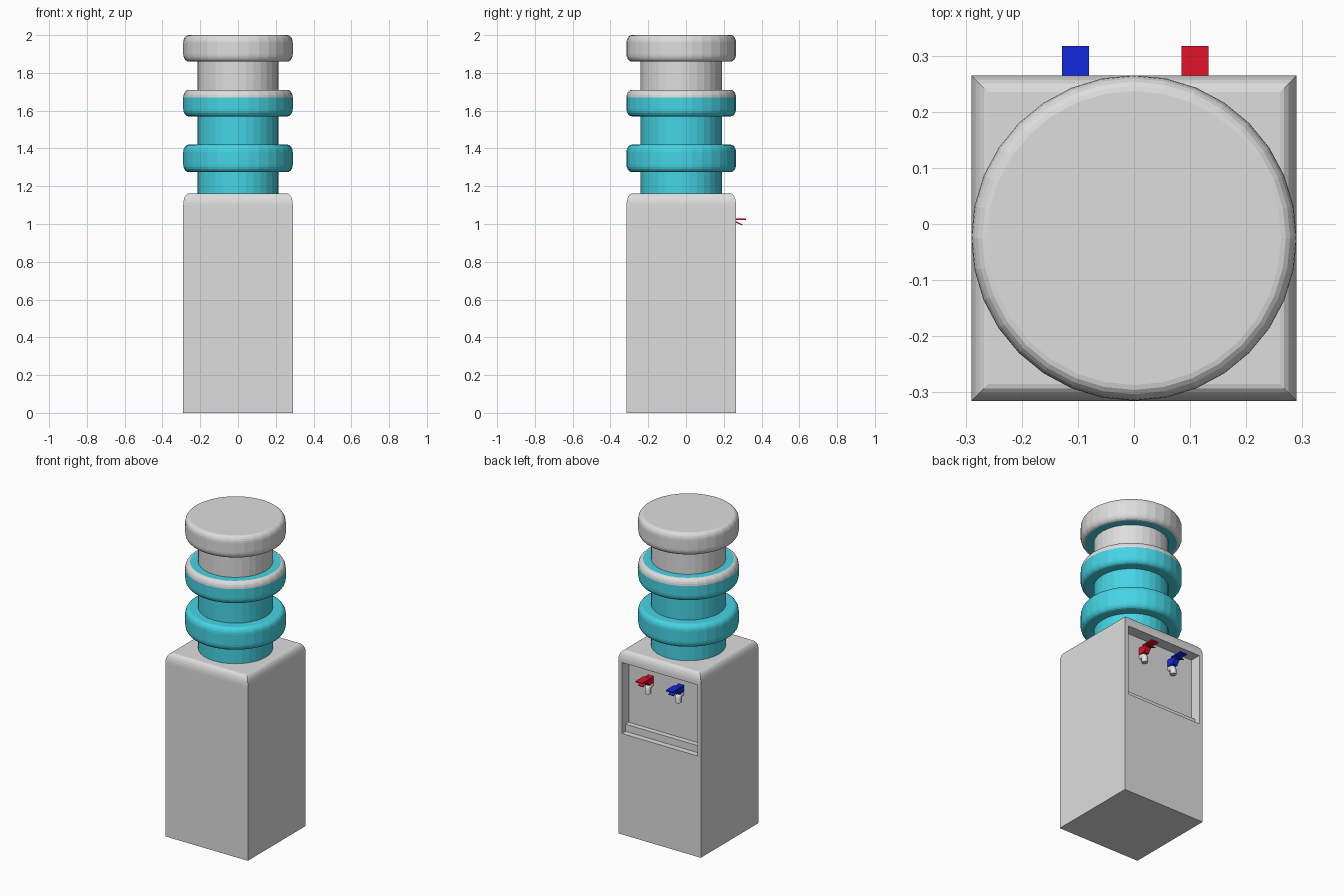
import bpy, bmesh, math

if "Cube" in bpy.data.objects:
    bpy.data.objects.remove(bpy.data.objects["Cube"])

def material(name, rgb):
    m = bpy.data.materials.new(name)
    m.diffuse_color = (*rgb, 1)
    m.use_nodes = True
    m.node_tree.nodes["Principled BSDF"].inputs["Base Color"].default_value = m.diffuse_color
    return m

GREY = material("light_grey", (0.73, 0.73, 0.73))
TEAL = material("water_teal", (0.06, 0.66, 0.78))
RED = material("hot_red", (0.74, 0.006, 0.022))
BLUE = material("cold_blue", (0.006, 0.022, 0.74))
WHITE = material("spout_white", (0.8, 0.8, 0.8))

CY = -0.025          # centre of body and bottle in y
BACK = 0.195         # rear wall of the tap alcove

def finish(name, bm, *mats):
    bmesh.ops.recalc_face_normals(bm, faces=bm.faces)
    me = bpy.data.meshes.new(name)
    bm.to_mesh(me)
    bm.free()
    ob = bpy.data.objects.new(name, me)
    bpy.context.collection.objects.link(ob)
    for m in mats:
        me.materials.append(m)
    return ob

def loft(bm, rings):
    """Skin closed rings of equal length and cap both ends."""
    vs = [[bm.verts.new(p) for p in r] for r in rings]
    n = len(vs[0])
    for a, b in zip(vs, vs[1:]):
        for i in range(n):
            j = (i + 1) % n
            bm.faces.new((a[i], a[j], b[j], b[i]))
    bm.faces.new(vs[0][::-1])
    bm.faces.new(vs[-1])

def box(name, x0, x1, y0, y1, z0, z1, mat):
    bm = bmesh.new()
    loft(bm, [[(x0, y0, z), (x1, y0, z), (x1, y1, z), (x0, y1, z)] for z in (z0, z1)])
    return finish(name, bm, mat)

def arc(steps=6):
    return [(math.sin(t), math.cos(t)) for t in
            (math.pi / 2 * i / steps for i in range(steps + 1))]

# Cabinet: square column with rounded top edges
rings = [(0.29, 0.0)] + [(0.26 + 0.03 * c, 1.10 + 0.062 * s) for s, c in arc()]
bm = bmesh.new()
loft(bm, [[(-h, CY - h, z), (h, CY - h, z), (h, CY + h, z), (-h, CY + h, z)] for h, z in rings])
cabinet = finish("cabinet", bm, GREY)

# Tap alcove cut into the +y side
cutter = box("alcove_cutter", -0.265, 0.265, BACK, 0.4, 0.64, 1.09, GREY)
cutter.hide_render = True
mod = cabinet.modifiers.new("alcove", 'BOOLEAN')
mod.operation = 'DIFFERENCE'
mod.solver = 'EXACT'
mod.object = cutter
bpy.context.view_layer.objects.active = cabinet
bpy.ops.object.modifier_apply(modifier="alcove")
bpy.data.objects.remove(cutter)

# Drip ledge at the bottom of the alcove
box("drip_ledge", -0.265, 0.265, BACK - 0.005, 0.228, 0.635, 0.685, GREY)

# Bottle: neck with three rounded ribs, filled with water up to the second rib
profile = [(0.215, 1.155)]
for z0, z1 in ((1.275, 1.42), (1.57, 1.71), (1.86, 2.0)):
    profile.append((0.215, z0))
    profile += [(0.262 + 0.028 * s, z0 + 0.04 * (1 - c)) for s, c in arc(5)]
    profile += [(0.262 + 0.028 * c, z1 - 0.04 * (1 - s)) for s, c in arc(5)]
    if z1 < 2:
        profile.append((0.215, z1))
bm = bmesh.new()
N = 32
loft(bm, [[(r * math.sin(2 * math.pi * i / N), CY + r * math.cos(2 * math.pi * i / N), z)
           for i in range(N)] for r, z in profile])
bottle = finish("bottle", bm, GREY, TEAL)
for f in bottle.data.polygons:
    flat_shelf = abs(f.normal.z) > 0.999 and f.center.z < 1.9
    f.material_index = int(f.center.z < 1.671 or flat_shelf)

# Taps: coloured body with push lever, white elbow spout
def prism(bm, pts, x, half):
    loft(bm, [[(x + s * half, y, z) for y, z in pts] for s in (-1, 1)])

for label, x, mat in (("hot", 0.109, RED), ("cold", -0.104, BLUE)):
    bm = bmesh.new()
    prism(bm, [(BACK - 0.005, 0.98), (0.24, 0.98), (0.262, 1.012), (0.25, 1.024),
               (BACK - 0.005, 1.024)], x, 0.018)
    prism(bm, [(0.235, 1.02), (0.317, 1.02), (0.317, 1.028), (0.235, 1.028)], x, 0.024)
    prism(bm, [(0.245, 1.016), (0.297, 0.992), (0.299, 0.998), (0.25, 1.022)], x, 0.018)
    finish(label + "_tap_lever", bm, mat)

    cu = bpy.data.curves.new(label + "_spout", 'CURVE')
    cu.dimensions = '3D'
    cu.bevel_depth = 0.018
    cu.bevel_resolution = 3
    cu.use_fill_caps = True
    path = [(BACK - 0.005, 0.968)]
    path += [(0.208 + 0.018 * s, 0.95 + 0.018 * c) for s, c in arc(4)]
    path.append((0.226, 0.922))
    sp = cu.splines.new('POLY')
    sp.points.add(len(path) - 1)
    for p, (y, z) in zip(sp.points, path):
        p.co = (x, y, z, 1)
    cu.materials.append(WHITE)
    spout = bpy.data.objects.new(label + "_spout", cu)
    bpy.context.collection.objects.link(spout)
    bpy.ops.object.select_all(action='DESELECT')
    spout.select_set(True)
    bpy.context.view_layer.objects.active = spout
    bpy.ops.object.convert(target='MESH')
